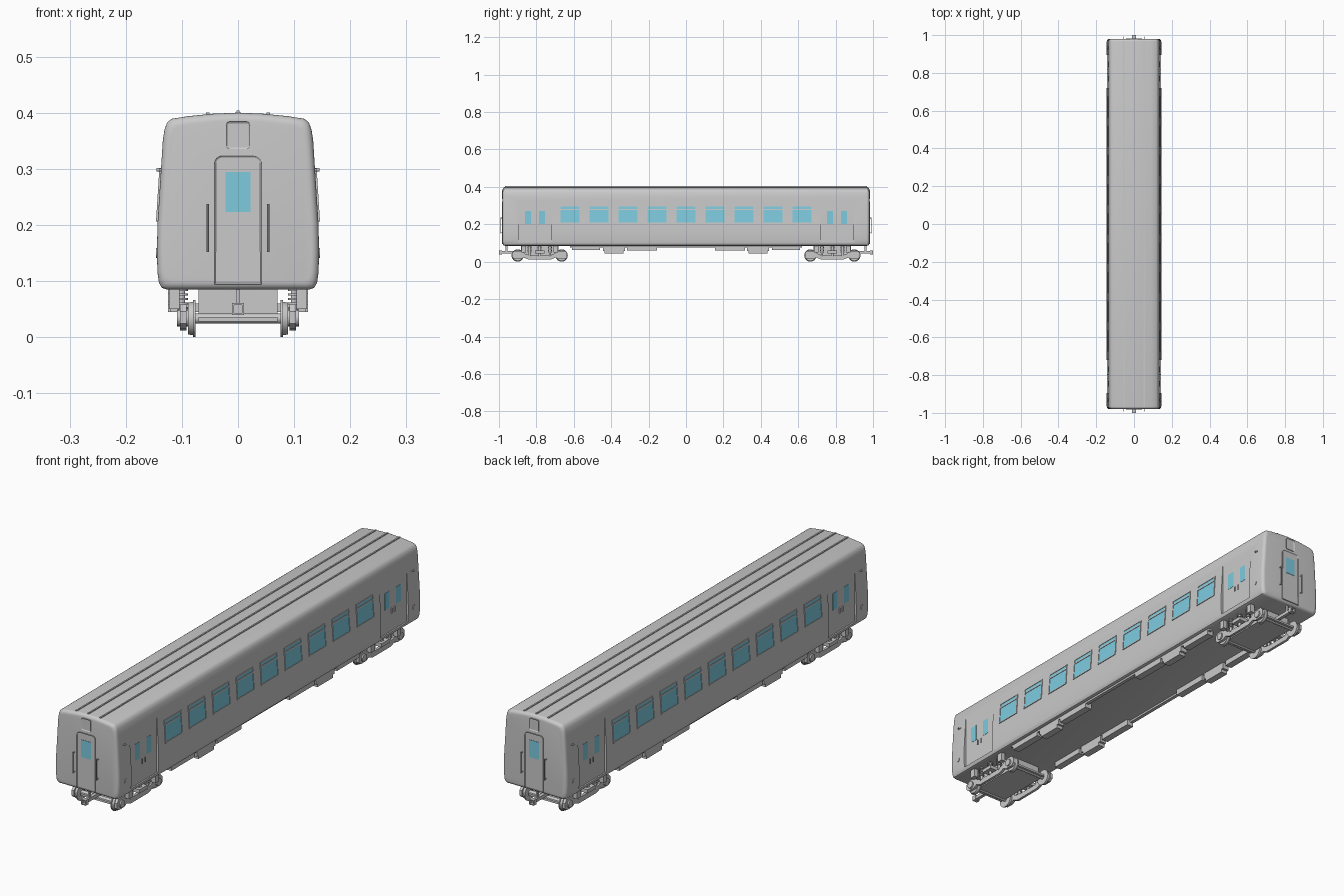
import bpy, bmesh, math
from mathutils import Vector

if "Cube" in bpy.data.objects:
    bpy.data.objects.remove(bpy.data.objects["Cube"])


def material(name, rgb):
    m = bpy.data.materials.new(name)
    m.use_nodes = True
    m.diffuse_color = (*rgb, 1)
    m.node_tree.nodes["Principled BSDF"].inputs["Base Color"].default_value = (*rgb, 1)
    return m


GREY = material("light_grey", (0.59, 0.59, 0.59))
GLASS = material("blue_glass", (0.21, 0.60, 0.74))
BOTH = (-1, 1)


def finish(name, bm, mat=GREY):
    bmesh.ops.recalc_face_normals(bm, faces=bm.faces)
    me = bpy.data.meshes.new(name)
    bm.to_mesh(me)
    bm.free()
    me.materials.append(mat)
    ob = bpy.data.objects.new(name, me)
    bpy.context.collection.objects.link(ob)
    return ob


def prism(bm, a, b):
    """Solid between two matching loops of points."""
    va, vb = [bm.verts.new(p) for p in a], [bm.verts.new(p) for p in b]
    n = len(va)
    for i in range(n):
        bm.faces.new((va[i], va[(i + 1) % n], vb[(i + 1) % n], vb[i]))
    bm.faces.new(va)
    return bm.faces.new(vb)


def box(bm, x, y, z):
    loop = [(x[0], y[0]), (x[1], y[0]), (x[1], y[1]), (x[0], y[1])]
    prism(bm, [(*p, z[0]) for p in loop], [(*p, z[1]) for p in loop])


def rod(bm, p, q, r, sides=12, r2=None):
    p, q = Vector(p), Vector(q)
    u = (q - p).orthogonal().normalized()
    v = (q - p).normalized().cross(u)
    ring = [u * math.cos(t) + v * math.sin(t)
            for t in (2 * math.pi * i / sides for i in range(sides))]
    prism(bm, [p + d * r for d in ring], [q + d * (r2 or r) for d in ring])


# Body cross-section, right half from floor to crown
SECTION = [(0.128, 0.085), (0.136, 0.088), (0.141, 0.097), (0.1435, 0.115),
           (0.1445, 0.15), (0.1435, 0.20), (0.134, 0.35), (0.131, 0.37),
           (0.126, 0.383), (0.118, 0.389), (0.09, 0.3935), (0.045, 0.398), (0, 0.4)]


def side_x(z):
    for (x0, z0), (x1, z1) in zip(SECTION, SECTION[1:]):
        if z0 <= z <= z1:
            return x0 + (x1 - x0) * (z - z0) / (z1 - z0)


def side_plate(bm, s, y, z, out):
    """Plate lying on the sloping side wall."""
    def loop(d):
        return [(s * (side_x(b) + d), a, b) for a, b in
                ((y[0], z[0]), (y[1], z[0]), (y[1], z[1]), (y[0], z[1]))]
    prism(bm, loop(-0.003), loop(out))


# Body shell, with rounded ends
END, ROUND = 0.98, 0.014
section = SECTION + [(-x, z) for x, z in SECTION[-2::-1]]
bm = bmesh.new()
rings = []
arc = [i * math.pi / 10 for i in range(6)]
stations = [(-1, t) for t in reversed(arc)] + [(1, t) for t in arc]
for s, t in stations:
    y = s * (END - ROUND * (1 - math.sin(t)))
    inset = ROUND * (1 - math.cos(t))
    rings.append([bm.verts.new((x * (1 - inset / 0.1445), y,
                                0.2425 + (z - 0.2425) * (1 - inset / 0.1575)))
                  for x, z in section])
for a, b in zip(rings, rings[1:]):
    for i in range(len(a)):
        j = (i + 1) % len(a)
        bm.faces.new((a[i], a[j], b[j], b[i]))
bm.faces.new(rings[0])
bm.faces.new(rings[-1])
body = finish("body", bm)

# Door recesses cut into both sides
DOOR, DOOR_X = 0.807, 0.1355
bm = bmesh.new()
for s in BOTH:
    for e in BOTH:
        box(bm, sorted((s * DOOR_X, s * 0.2)),
            (e * DOOR - 0.088, e * DOOR + 0.088), (0.102, 0.33))
cutter = finish("door_cutter", bm)
cutter.hide_render = True
mod = body.modifiers.new("door_recess", "BOOLEAN")
mod.operation, mod.object, mod.solver = "DIFFERENCE", cutter, "EXACT"
bpy.context.view_layer.objects.active = body
bpy.ops.object.modifier_apply(modifier=mod.name)
bpy.data.objects.remove(cutter)

# Side windows: glass, frame and transom
glass, frame = bmesh.new(), bmesh.new()
for s in BOTH:
    for i in range(-4, 5):
        y0, y1 = i * 0.155 - 0.051, i * 0.155 + 0.051
        side_plate(glass, s, (y0, y1), (0.21, 0.294), 0.001)
        for z in ((0.206, 0.21), (0.276, 0.282), (0.294, 0.298)):
            side_plate(frame, s, (y0 - 0.004, y1 + 0.004), z, 0.003)
        for y in (y0 - 0.004, y1):
            side_plate(frame, s, (y, y + 0.004), (0.21, 0.294), 0.003)
finish("side_window_glass", glass, GLASS)
finish("side_window_frames", frame)

# Side doors: leaf windows, centre seam, handles
glass, trim = bmesh.new(), bmesh.new()
for s in BOTH:
    def out(a, b):
        return sorted((s * (DOOR_X + a), s * (DOOR_X + b)))
    for e in BOTH:
        yc = e * DOOR
        box(trim, out(-0.002, 0.001), (yc - 0.0015, yc + 0.0015), (0.103, 0.315))
        for d in BOTH:
            y = yc + d * 0.037
            box(glass, out(-0.002, 0.001), (y - 0.016, y + 0.016), (0.202, 0.27))
            h = yc + d * 0.01
            box(trim, out(-0.002, 0.004), (h - 0.002, h + 0.002), (0.175, 0.195))
finish("side_door_glass", glass, GLASS)
finish("side_door_trim", trim)

# Marker lamps and round covers near the corners
bm = bmesh.new()
for s in BOTH:
    for e in BOTH:
        y = e * 0.932
        rod(bm, (s * 0.134, y, 0.298), (s * 0.145, y, 0.298), 0.003)
        box(bm, sorted((s * 0.134, s * 0.1395)), (y - 0.008, y + 0.008), (0.296, 0.3))
        rod(bm, (s * 0.14, y, 0.15), (s * 0.1465, y, 0.15), 0.009, 20)
finish("side_lamps", bm)

# Roof ribs
bm = bmesh.new()
for x, z in ((-0.054, 0.397), (0, 0.4), (0.054, 0.397)):
    box(bm, (x - 0.003, x + 0.003), (-0.968, 0.968), (z - 0.003, z + 0.0035))
finish("roof_ribs", bm)


def end_panel(bm, e, hw, z0, z1, r, round_bottom):
    """Rounded panel on the end wall with a raised rim."""
    pts = []
    for cx, cz, start, rounded in ((hw - r, z1 - r, 0, True), (r - hw, z1 - r, 90, True),
                                   (r - hw, z0 + r, 180, round_bottom),
                                   (hw - r, z0 + r, 270, round_bottom)):
        for k in range(5):
            t = math.radians(start + k * 22.5)
            pts.append((cx + r * math.cos(t), cz + r * math.sin(t)))
        if not rounded:
            del pts[-5:]
            pts.append((math.copysign(hw, cx), z0))
    face = prism(bm, [(x, e * 0.974, z) for x, z in pts],
                 [(x, e * 0.983, z) for x, z in pts])
    bmesh.ops.recalc_face_normals(bm, faces=bm.faces)
    bmesh.ops.inset_region(bm, faces=[face], thickness=0.003, depth=-0.002)


# End doors, hatches, windows and handrails
panels, glass, rails = bmesh.new(), bmesh.new(), bmesh.new()
for e in BOTH:
    end_panel(panels, e, 0.042, 0.094, 0.323, 0.014, False)
    end_panel(panels, e, 0.021, 0.335, 0.384, 0.006, True)
    box(glass, (-0.0225, 0.0225), sorted((e * 0.978, e * 0.9825)), (0.223, 0.294))
    for x in (-0.054, 0.054):
        rod(rails, (x, e * 0.991, 0.152), (x, e * 0.991, 0.237), 0.002, 8)
        for z in (0.155, 0.234):
            rod(rails, (x, e * 0.975, z), (x, e * 0.991, z), 0.002, 8)
finish("end_doors", panels)
finish("end_door_glass", glass, GLASS)
finish("end_handrails", rails)

# Underfloor equipment along both edges
bm = bmesh.new()
for s in BOTH:
    x = sorted((s * 0.095, s * 0.125))
    box(bm, sorted((s * 0.11, s * 0.125)), (-0.62, 0.62), (0.077, 0.087))
    for e in BOTH:
        for y0, y1, z in ((0.155, 0.315, 0.061), (0.325, 0.445, 0.058), (0.46, 0.61, 0.063)):
            box(bm, x, sorted((e * y0, e * y1)), (z, 0.087))
        box(bm, x, sorted((e * 0.335, e * 0.435)), (0.045, 0.059))
finish("underfloor_boxes", bm)

# Bogies
BOGIE, AXLE = 0.7825, 0.1175
half = [(0.05, 0.034), (0.075, 0.04), (0.095, 0.058), (0.135, 0.058), (0.147, 0.046),
        (0.147, 0.024), (0.135, 0.014), (0.1, 0.014), (0.085, 0.022), (0.06, 0.012)]
beam = half + [(-y, z) for y, z in reversed(half)]
wheels, frames, springs = bmesh.new(), bmesh.new(), bmesh.new()
for e in BOTH:
    c = e * BOGIE
    box(frames, (-0.07, 0.07), (c - 0.135, c + 0.135), (0.028, 0.036))
    box(frames, (-0.07, 0.07), (c - 0.1, c + 0.1), (0.036, 0.088))
    box(frames, (-0.12, 0.12), (c - 0.025, c + 0.025), (0.045, 0.06))
    for a in BOTH:
        y = c + a * AXLE
        rod(wheels, (-0.09, y, 0.033), (0.09, y, 0.033), 0.009)
        for s in BOTH:
            rod(wheels, (s * 0.076, y, 0.033), (s * 0.080, y, 0.033), 0.033, 28)
            rod(wheels, (s * 0.080, y, 0.033), (s * 0.089, y, 0.033), 0.03, 28, 0.0285)
            rod(frames, (s * 0.088, y, 0.034), (s * 0.109, y, 0.034), 0.015, 16)
    for s in BOTH:
        prism(frames, [(s * 0.092, c + y, z) for y, z in beam],
              [(s * 0.103, c + y, z) for y, z in beam])
        for d in (-0.085, 0.085):
            box(frames, sorted((s * 0.104, s * 0.123)), (c + d - 0.012, c + d + 0.012), (0.05, 0.088))
        for d in (-0.055, 0, 0.055):
            rod(springs, (s * 0.1, c + d, 0.03), (s * 0.1, c + d, 0.088), 0.006)
            for k in range(5):
                z = 0.05 + k * 0.008
                rod(springs, (s * 0.1, c + d, z), (s * 0.1, c + d, z + 0.004), 0.011)
finish("bogie_wheels", wheels)
finish("bogie_frames", frames)
finish("bogie_springs", springs)

# Couplers: hollow square head, shaft and hanger
bm = bmesh.new()
for e in BOTH:
    y = sorted((e * 0.983, e))
    for s in BOTH:
        box(bm, sorted((s * 0.007, s * 0.011)), y, (0.039, 0.061))
    for z in (0.039, 0.057):
        box(bm, (-0.007, 0.007), y, (z, z + 0.004))
    box(bm, (-0.007, 0.007), sorted((e * 0.86, e * 0.987)), (0.043, 0.057))
    box(bm, (-0.004, 0.004), sorted((e * 0.955, e * 0.965)), (0.055, 0.088))
finish("couplers", bm)

# Smooth the rounded parts, keep edges sharp
for ob in bpy.context.collection.objects:
    ob.select_set(ob.type == "MESH")
bpy.context.view_layer.objects.active = body
bpy.ops.object.shade_smooth_by_angle(angle=math.radians(32))
